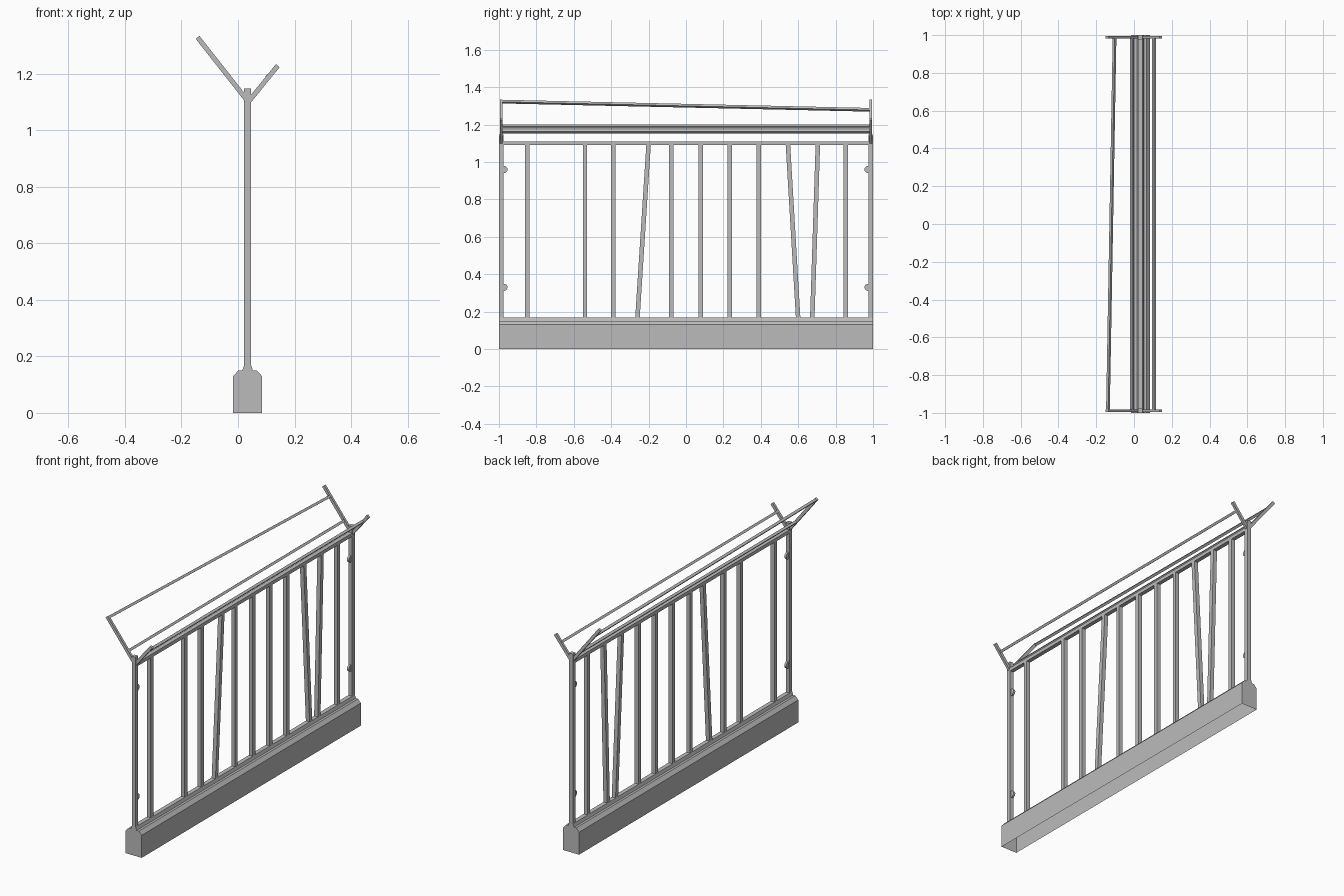
import bpy, bmesh, math
from mathutils import Vector, Matrix

cube = bpy.data.objects.get("Cube")
if cube:
    bpy.data.objects.remove(cube, do_unlink=True)

steel = bpy.data.materials.new("galvanised_grey")
steel.use_nodes = True
GREY = (0.5, 0.5, 0.5, 1)
steel.diffuse_color = GREY
steel.node_tree.nodes["Principled BSDF"].inputs["Base Color"].default_value = GREY

CX = 0.034      # plane of the fence
END = 0.988     # post centre along y
TUBE = 0.024


def finish(name, bm):
    bmesh.ops.recalc_face_normals(bm, faces=bm.faces)
    mesh = bpy.data.meshes.new(name)
    bm.to_mesh(mesh)
    bm.free()
    mesh.materials.append(steel)
    obj = bpy.data.objects.new(name, mesh)
    bpy.context.collection.objects.link(obj)
    return obj


def bar(name, a, b, width, depth, side):
    """Rectangular bar from a to b; width runs along the side direction."""
    a, b = Vector(a), Vector(b)
    z = (b - a).normalized()
    y = z.cross(Vector(side)).normalized()
    x = y.cross(z)
    rot = Matrix((x, y, z)).transposed().to_4x4()
    size = Matrix.Diagonal((width, depth, (b - a).length, 1))
    bm = bmesh.new()
    bmesh.ops.create_cube(bm, size=1, matrix=Matrix.Translation((a + b) / 2) @ rot @ size)
    return finish(name, bm)


# Hollow plinth: half profile mirrored, swept along y, open underneath
half = [(0.051, 0), (0.051, 0.13), (0.033, 0.15), (0.019, 0.15), (0.0125, 0.168)]
profile = half + [(-x, z) for x, z in reversed(half)]
bm = bmesh.new()
front, back = [[bm.verts.new((CX + x, y, z)) for x, z in profile] for y in (-1, 1)]
bm.faces.new(front)
bm.faces.new(back)
for i in range(len(profile) - 1):
    bm.faces.new((front[i], front[i + 1], back[i + 1], back[i]))
finish("plinth", bm)

# Frame
X = (1, 0, 0)
bar("top_rail", (CX, -END, 1.1), (CX, END, 1.1), TUBE, 0.02, X)
for label, s in (("front", -1), ("back", 1)):
    y = s * END
    bar(label + "_post", (CX, y, 0.15), (CX, y, 1.148), TUBE, TUBE, X)
    # Arms spreading from the post top
    bar(label + "_long_arm", (0.034, y, 1.104), (-0.143, y, 1.329), 0.014, 0.017, (0, 1, 0))
    bar(label + "_short_arm", (0.036, y, 1.1), (0.141, y, 1.229), 0.014, 0.017, (0, 1, 0))
    # Rounded hinge lugs on the inner face of the post
    for place, z in (("lower", 0.33), ("upper", 0.96)):
        bm = bmesh.new()
        bmesh.ops.create_cone(
            bm, cap_ends=True, segments=16, radius1=0.019, radius2=0.019, depth=0.012,
            matrix=Matrix.Translation((CX, s * 0.973, z)) @ Matrix.Rotation(math.pi / 2, 4, "Y"))
        finish(f"{label}_{place}_lug", bm)

# Vertical and leaning bars: (y at bottom, y at top)
bars = [(-0.85, -0.85), (-0.54, -0.54), (-0.39, -0.39), (-0.26, -0.2), (-0.08, -0.08),
        (0.08, 0.08), (0.235, 0.235), (0.39, 0.39), (0.6, 0.545), (0.675, 0.705), (0.855, 0.855)]
for i, (low, high) in enumerate(bars):
    bar(f"upright_{i + 1}", (CX, low, 0.16), (CX, high, 1.095), TUBE, TUBE, X)

# Rails carried by the arms, tilted with them
LONG, SHORT = (-0.177, 0, 0.225), (0.105, 0, 0.129)
bar("upper_rail", (-0.138, -END, 1.323), (-0.103, END, 1.279), 0.014, 0.014, LONG)
bar("middle_rail", (-0.012, -END, 1.163), (-0.012, END, 1.163), 0.014, 0.014, LONG)
bar("outer_rail", (0.106, -END, 1.19), (0.106, END, 1.19), 0.014, 0.014, SHORT)
